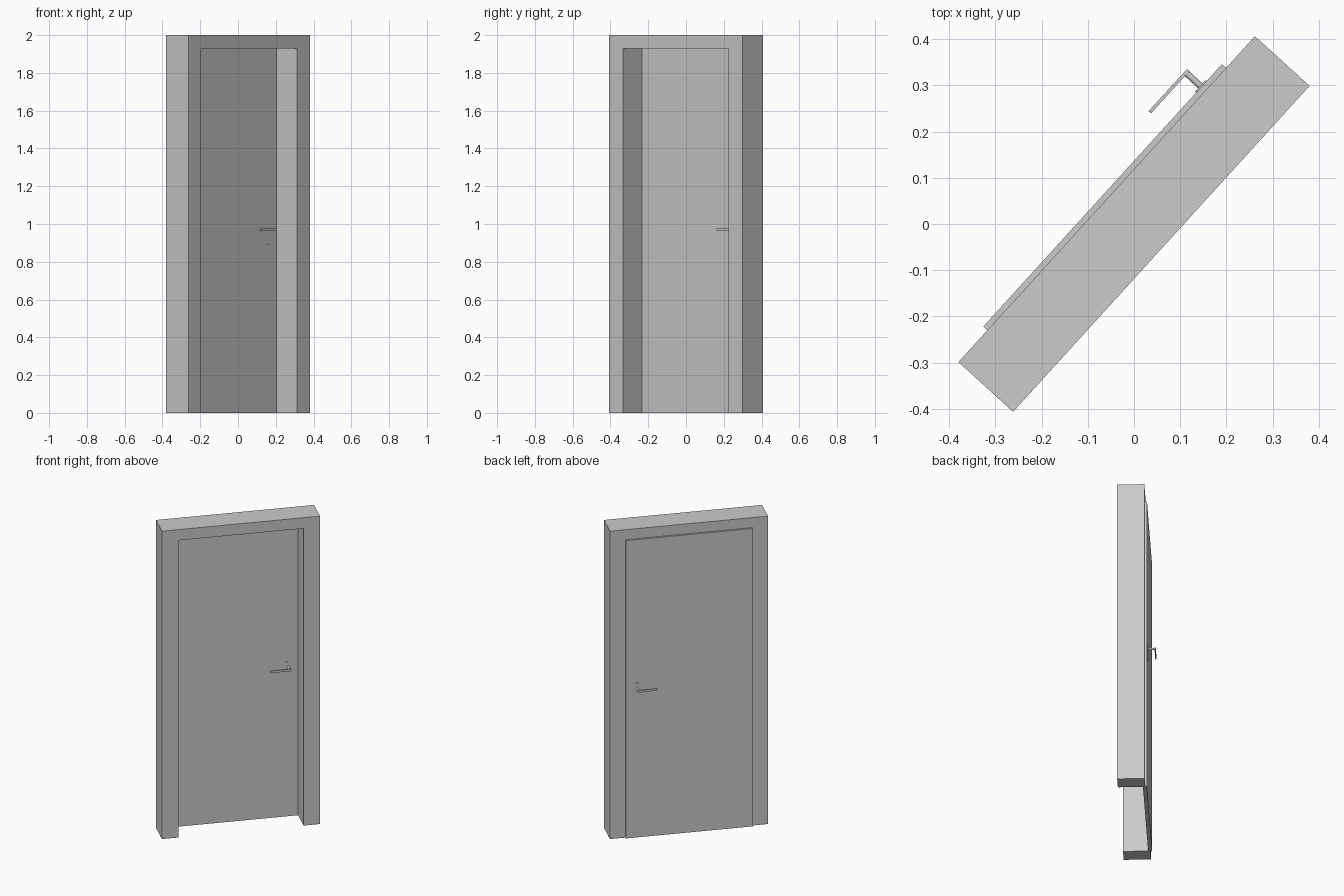
import bpy, bmesh, math
from mathutils import Matrix, Vector

if "Cube" in bpy.data.objects:
    bpy.data.objects.remove(bpy.data.objects["Cube"])

# The door is built along local x (width) and local y (depth), then turned
TURN = Matrix.Rotation(math.radians(47.7), 4, 'Z')


def prism(name, outline, y0, y1, smooth=False):
    """Extrude an (x, z) outline from depth y0 to y1."""
    bm = bmesh.new()
    face = bm.faces.new([bm.verts.new((x, y0, z)) for x, z in outline])
    ext = bmesh.ops.extrude_face_region(bm, geom=[face])
    moved = [g for g in ext["geom"] if isinstance(g, bmesh.types.BMVert)]
    bmesh.ops.translate(bm, verts=moved, vec=Vector((0, y1 - y0, 0)))
    bmesh.ops.recalc_face_normals(bm, faces=bm.faces)
    mesh = bpy.data.meshes.new(name)
    bm.to_mesh(mesh)
    bm.free()
    ob = bpy.data.objects.new(name, mesh)
    bpy.context.collection.objects.link(ob)
    ob.matrix_world = TURN
    if smooth:
        bpy.ops.object.select_all(action='DESELECT')
        ob.select_set(True)
        bpy.context.view_layer.objects.active = ob
        bpy.ops.object.shade_smooth_by_angle()
    return ob


def rect(x0, x1, z0, z1):
    return [(x0, z0), (x1, z0), (x1, z1), (x0, z1)]


def rounded(x0, x1, z0, z1, r, n=5):
    pts = []
    corners = [(x1 - r, z1 - r), (x0 + r, z1 - r), (x0 + r, z0 + r), (x1 - r, z0 + r)]
    for k, (cx, cz) in enumerate(corners):
        for i in range(n + 1):
            a = math.pi / 2 * (k + i / n)
            pts.append((cx + r * math.cos(a), cz + r * math.sin(a)))
    return pts


# Frame: two posts and a head in one piece
W, D, OPEN, HEAD = 0.477, 0.08, 0.378, 1.93
prism("door_frame", [(-W, 0), (-OPEN, 0), (-OPEN, HEAD), (OPEN, HEAD),
                     (OPEN, 0), (W, 0), (W, 2), (-W, 2)], -D, D)

# Leaf: panel inside the opening, with a lip over the back of the frame
prism("door_leaf", rect(-OPEN, OPEN, 0, HEAD), 0.068, D)
prism("leaf_lip", rect(-0.384, 0.384, 0, 1.935), D, 0.092)

# Handle set on each side of the leaf
HX, HZ = 0.318, 0.97
for side, face, s in (("back", 0.092, 1), ("front", 0.068, -1)):
    prism(side + "_handle_plate",
          rounded(HX - 0.017, HX + 0.017, 0.89, 1.005, 0.008), face, face + s * 0.003, True)
    stem = [(HX + 0.007 * math.cos(i * math.pi / 8), HZ + 0.007 * math.sin(i * math.pi / 8))
            for i in range(16)]
    prism(side + "_handle_stem", stem, face, face + s * 0.046, True)
    prism(side + "_handle_lever",
          rounded(0.202, HX + 0.008, HZ - 0.007, HZ + 0.007, 0.004),
          face + s * 0.042, face + s * 0.049, True)
